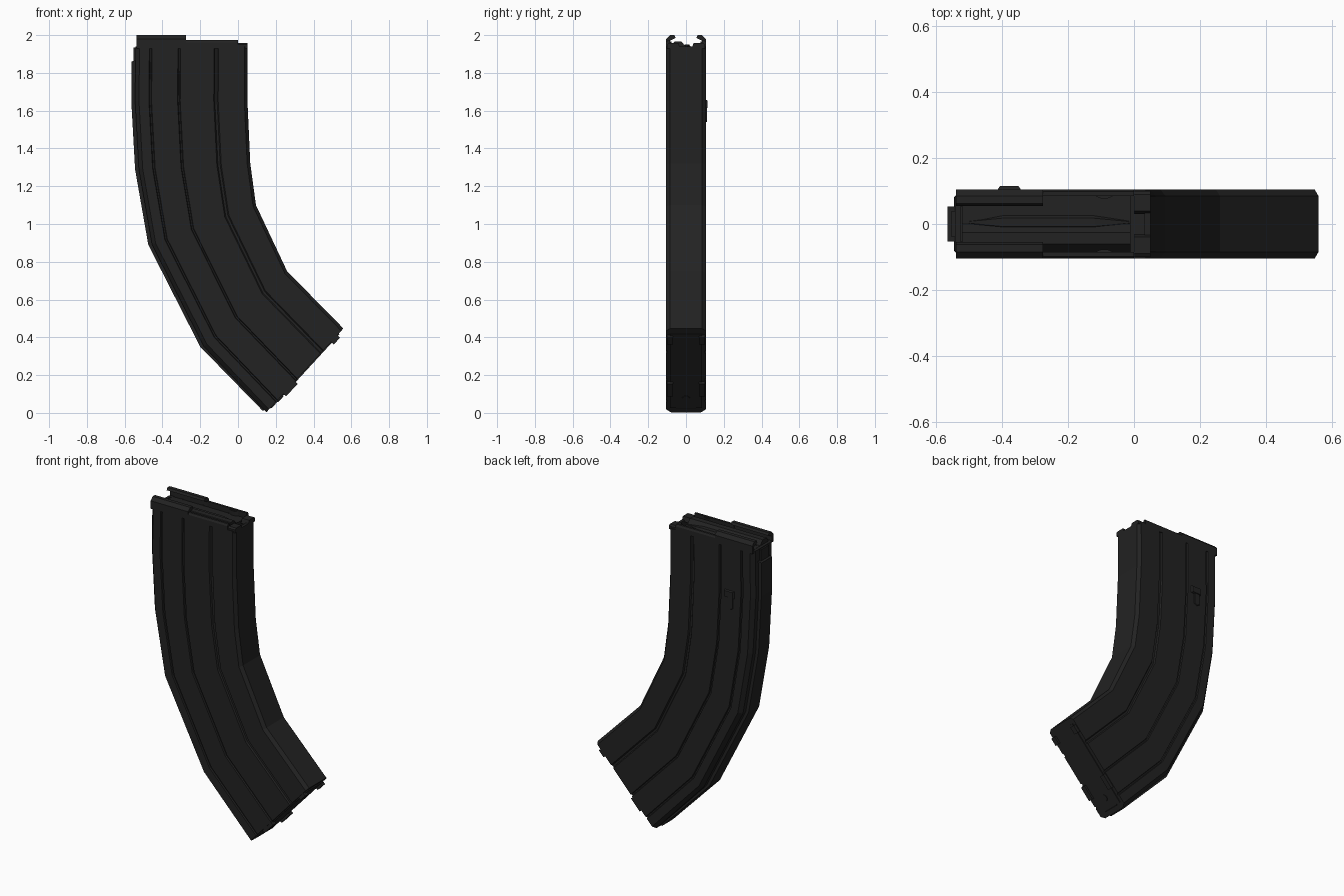
import bpy, bmesh, math
from mathutils import Vector

if "Cube" in bpy.data.objects:
    bpy.data.objects.remove(bpy.data.objects["Cube"])

def material(name, v):
    m = bpy.data.materials.new(name)
    m.diffuse_color = (v, v, v, 1)
    m.use_nodes = True
    m.node_tree.nodes["Principled BSDF"].inputs["Base Color"].default_value = m.diffuse_color
    return m

DARK = material("dark_gray_metal", 0.016)

# Matching rear and front edge points (x, z) down the curved case
REAR = [(-.542, 1.94), (-.545, 1.65), (-.525, 1.29), (-.455, .89), (-.18, .35), (.15, .003)]
FRONT = [(.05, 1.94), (.05, 1.65), (.065, 1.32), (.095, 1.1), (.26, .75), (.558, .447)]

def finish(name, bm):
    bmesh.ops.recalc_face_normals(bm, faces=bm.faces)
    me = bpy.data.meshes.new(name)
    bm.to_mesh(me)
    bm.free()
    me.materials.append(DARK)
    ob = bpy.data.objects.new(name, me)
    bpy.context.collection.objects.link(ob)
    return ob

def loft(name, rings):
    """Skin a list of equal-length closed rings and cap both ends."""
    bm = bmesh.new()
    vs = [[bm.verts.new(p) for p in r] for r in rings]
    n = len(vs[0])
    for a, b in zip(vs, vs[1:]):
        for i in range(n):
            bm.faces.new((a[i], a[(i + 1) % n], b[(i + 1) % n], b[i]))
    bm.faces.new(vs[0])
    bm.faces.new(vs[-1])
    return finish(name, bm)

def along_x(name, profile, x0, x1, side=1):
    """Extrude a (y, z) profile along x."""
    return loft(name, [[(x, side * y, z) for y, z in profile] for x in (x0, x1)])

def section(a, b, outline):
    """Place a (fraction, y) outline between a rear and a front point."""
    return [(a[0] + (b[0] - a[0]) * t, y, a[1] + (b[1] - a[1]) * t) for t, y in outline]

# Case section: chamfered corners and three pressed grooves per side
W, D = .105, .097
half = [(0, .08), (.035, W)]
for t, w in ((.135, .012), (.39, .012), (.72, .02)):
    half += [(t - w, W), (t - w / 2, D), (t + w / 2, D), (t + w, W)]
half += [(.972, W), (1, .085)]
outline = half + [(t, -y) for t, y in reversed(half)]
rings = [section(a, b, outline) for a, b in zip(REAR, FRONT)]
# Mouth: fold the top ring inward and down to make a thin wall
cx = (REAR[0][0] + FRONT[0][0]) / 2
inner = [(cx + (x - cx) * .94, y * .87, z) for x, y, z in rings[0]]
floor = [(x, y, 1.85) for x, y, z in inner]
loft("case", [floor, inner] + rings)

# Rear spine
spine_path = [(-.565, 1.86), (-.565, 1.65), (-.545, 1.29), (-.475, .89), (-.2, .35), (.13, .012)]
loft("rear_spine", [[(x, .053, z), (x, -.053, z), (x + .05, -.053, z + .015), (x + .05, .053, z + .015)]
                    for x, z in spine_path])
loft("spine_cap", [[(x, y, z) for x, y in ((-.552, .04), (-.552, -.04), (-.535, -.04), (-.535, .04))]
                   for z in (1.84, 1.935)])

# Feed lips and stepped side walls
lip = [(.105, 1.93), (.105, 1.98), (.085, 2.0), (.062, 2.0), (.055, 1.985), (.09, 1.968), (.09, 1.93)]
wall = [(.105, 1.93), (.105, 1.962), (.098, 1.974), (.085, 1.974), (.088, 1.93)]
front_wall = [(.1, 1.93), (.1, 1.95), (.09, 1.958), (.04, 1.958), (.03, 1.93)]
notch = [(.09, 1.93), (.09, 1.968), (.06, 1.968), (.06, 1.93)]
for s, side in ((1, "back"), (-1, "near")):
    along_x(side + "_feed_lip", lip, -.538, -.275, s)
    along_x(side + "_side_wall", wall, -.275, 0, s)
    along_x(side + "_front_wall", front_wall, 0, .05, s)
    # Inward guide bump ahead of the lips
    loft(side + "_guide", [[(x, s * y, z) for x, y in ((-.14, .095), (-.1, .077), (-.08, .077), (-.04, .095))]
                           for z in (1.93, 1.966)])

# Follower with an offset step and tapered centre ridge
along_x("follower", [(-.088, 1.86), (-.088, 1.935), (-.06, 1.966), (-.025, 1.966),
                     (0, 1.938), (.088, 1.938), (.088, 1.86)], -.52, -.01)
loft("follower_ridge", [[(x, .005 + w, 1.93), (x, .005 + w * .5, h), (x, .005 - w * .5, h), (x, .005 - w, 1.93)]
                        for x, w, h in ((-.5, .005, 1.94), (-.4, .025, 1.95), (-.12, .025, 1.95), (-.01, .004, 1.94))])

# Catch plate on the back side
def plate(name, pts, y0, y1, inset):
    c = Vector((sum(p[0] for p in pts), sum(p[1] for p in pts))) / len(pts)
    top = [c + (Vector(p) - c) * inset for p in pts]
    loft(name, [[(x, y0, z) for x, z in pts], [(x, y1, z) for x, z in top]])

plate("catch_head", [(-.415, 1.61), (-.415, 1.66), (-.34, 1.66), (-.34, 1.61)], .1, .115, .75)
plate("catch_stem", [(-.405, 1.545), (-.405, 1.63), (-.365, 1.63), (-.365, 1.545), (-.385, 1.535)], .1, .111, .85)

# Floor plate and its tabs, lying on the slanted lower end
A, B = Vector(REAR[-1]), Vector(FRONT[-1])
d = (B - A).normalized()
n = Vector((d.y, -d.x))

def base_block(name, t0, t1, y0, y1, h):
    rings = []
    for off in (-.01, h):
        p, q = A + (B - A) * t0 + n * off, A + (B - A) * t1 + n * off
        rings.append([(p.x, y0, p.y), (q.x, y0, q.y), (q.x, y1, q.y), (p.x, y1, p.y)])
    loft(name, rings)

base_block("floor_plate", .06, .94, -.085, .085, .006)
for s, side in ((1, "back"), (-1, "near")):
    y0, y1 = sorted((s * .07, s * .1))
    base_block(side + "_rear_tab", .22, .37, y0, y1, .02)
    base_block(side + "_front_tab", .84, .92, y0, y1, .02)

# Round button on the floor plate
c = A + (B - A) * .17
ring = []
for off in (0, .01):
    o = c + n * off
    ring.append([(o.x + d.x * .022 * math.cos(k * math.pi / 6), .022 * math.sin(k * math.pi / 6),
                  o.y + d.y * .022 * math.cos(k * math.pi / 6)) for k in range(12)])
loft("floor_button", ring)
